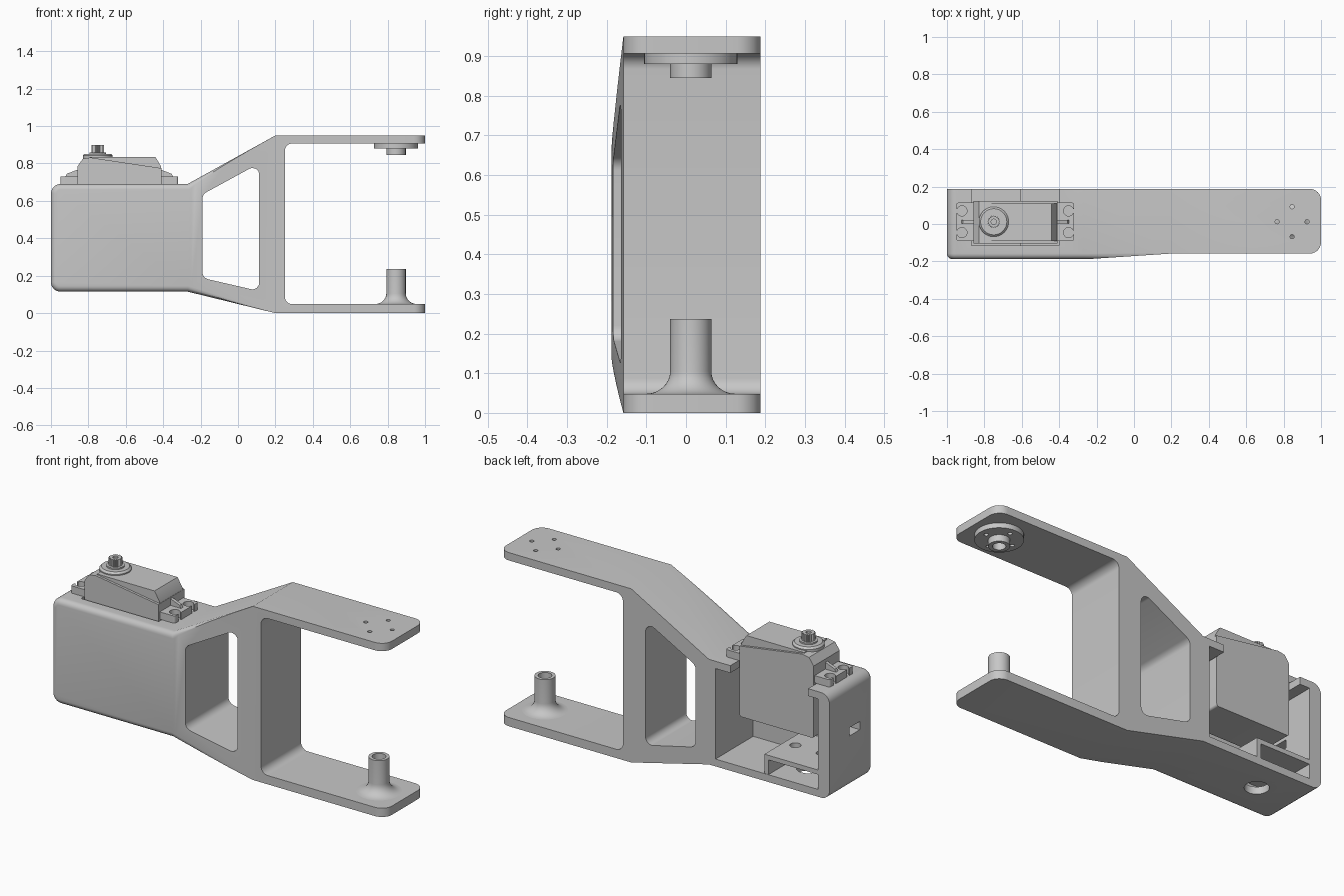
import bpy, bmesh, math
from mathutils import Vector

old = bpy.data.objects.get("Cube")
if old:
    bpy.data.objects.remove(old, do_unlink=True)

grey = bpy.data.materials.new("light_grey")
grey.use_nodes = True
grey.diffuse_color = (0.57, 0.57, 0.57, 1)
grey.node_tree.nodes["Principled BSDF"].inputs["Base Color"].default_value = (0.57, 0.57, 0.57, 1)

AXIS_Y = 0.012   # depth of the shared servo and pivot centre line
SERVO_X, PIVOT_X = -0.75, 0.845
FRONT, BACK = -0.188, 0.188


def rounded(points, steps=6):
    """Turn (a, b, radius) corners into an outline with filleted corners."""
    out = []
    for i, p in enumerate(points):
        c = Vector(p[:2])
        r = p[2] if len(p) > 2 else 0
        if not r:
            out.append(c)
            continue
        u = (Vector(points[i - 1][:2]) - c).normalized()
        v = (Vector(points[(i + 1) % len(points)][:2]) - c).normalized()
        half = u.angle(v) / 2
        mid = c + (u + v).normalized() * (r / math.sin(half))
        d0 = c + u * (r / math.tan(half)) - mid
        d1 = c + v * (r / math.tan(half)) - mid
        out += [mid + d0.lerp(d1, k / steps).normalized() * r for k in range(steps + 1)]
    return out


def finish(name, bm):
    bmesh.ops.recalc_face_normals(bm, faces=bm.faces[:])
    me = bpy.data.meshes.new(name)
    bm.to_mesh(me)
    bm.free()
    me.materials.append(grey)
    ob = bpy.data.objects.new(name, me)
    bpy.context.collection.objects.link(ob)
    return ob


def prism(name, points, axis, lo, hi, front_round=0):
    """Extrude an x-z outline along y, or an x-y outline along z."""
    bm = bmesh.new()
    place = (lambda p: (p.x, lo, p.y)) if axis == 'y' else (lambda p: (p.x, p.y, lo))
    face = bm.faces.new([bm.verts.new(place(p)) for p in rounded(points)])
    geom = bmesh.ops.extrude_face_region(bm, geom=[face], use_keep_orig=True)["geom"]
    move = (0, hi - lo, 0) if axis == 'y' else (0, 0, hi - lo)
    bmesh.ops.translate(bm, vec=move, verts=[g for g in geom if isinstance(g, bmesh.types.BMVert)])
    bmesh.ops.recalc_face_normals(bm, faces=bm.faces[:])
    if front_round:
        edges = [e for e in bm.edges if all(abs(v.co.y - lo) < 1e-5 for v in e.verts)]
        bmesh.ops.bevel(bm, geom=edges, offset=front_round, segments=5, profile=0.5, affect='EDGES')
    return finish(name, bm)


def box(name, x0, x1, y0, y1, z0, z1):
    return prism(name, [(x0, z0), (x1, z0), (x1, z1), (x0, z1)], 'y', y0, y1)


def lathe(name, profile, x, y, sides=40):
    """Spin a closed (radius, z) profile about a vertical line."""
    bm = bmesh.new()
    vs = [bm.verts.new((x + r, y, z)) for r, z in profile]
    es = [bm.edges.new((vs[i], vs[i + 1])) for i in range(len(vs) - 1)]
    bmesh.ops.spin(bm, geom=vs + es, cent=(x, y, 0), axis=(0, 0, 1),
                   angle=math.tau, steps=sides)
    bmesh.ops.remove_doubles(bm, verts=bm.verts[:], dist=1e-5)
    return finish(name, bm)


def cyl(name, x, y, r, z0, z1, sides=32):
    return lathe(name, [(0, z0), (r, z0), (r, z1), (0, z1)], x, y, sides)


def cut(ob, cutter, op='DIFFERENCE'):
    mod = ob.modifiers.new("cut", 'BOOLEAN')
    mod.object, mod.operation, mod.solver = cutter, op, 'EXACT'
    bpy.context.view_layer.objects.active = ob
    bpy.ops.object.modifier_apply(modifier=mod.name)
    bpy.data.objects.remove(cutter, do_unlink=True)


# Bracket: front outline with rounded front edges, trimmed by its plan outline
body = prism("bracket", [(-1, 0.115, 0.05), (-0.27, 0.115), (0.2, 0), (1.1, 0), (1.1, 0.95),
                         (0.2, 0.95), (-0.27, 0.69), (-1, 0.69, 0.05)], 'y', FRONT, 0.25, 0.03)
cut(body, prism("plan", [(-1.1, -0.198), (-0.4, -0.198), (0.2, -0.158), (1, -0.158, 0.06),
                         (1, BACK, 0.06), (-1.1, BACK)], 'z', -0.1, 1.05), 'INTERSECT')
# Fork opening and window through the neck
cut(body, prism("fork_gap", [(0.25, 0.048, 0.04), (1.2, 0.048), (1.2, 0.907), (0.25, 0.907, 0.04)],
                'y', -0.4, 0.4))
cut(body, prism("window", [(-0.19, 0.188, 0.04), (0.113, 0.118, 0.035), (0.113, 0.80, 0.035),
                           (-0.19, 0.635, 0.04)], 'y', -0.4, 0.4))
# Servo housing: hollow open to the back, slot in the roof, cable slot, pivot hole
cut(body, box("cavity", -0.93, -0.31, -0.138, 0.4, 0.155, 0.65))
cut(body, box("roof_slot", -0.87, -0.40, -0.115, 0.4, 0.6, 0.8))
cut(body, box("cable_slot", -1.1, -0.9, -0.075, 0.015, 0.40, 0.445))
cut(body, cyl("pivot_hole", SERVO_X, AXIS_Y, 0.06, 0.05, 0.2))
# Horn screw holes in the upper arm
SCREWS = [(PIVOT_X + 0.08 * math.cos(a), AXIS_Y + 0.08 * math.sin(a))
          for a in (0, math.pi / 2, math.pi, 1.5 * math.pi)]
for sx, sy in SCREWS:
    cut(body, cyl("screw_hole", sx, sy, 0.011, 0.8, 1.05, 16))

# Shelf inside the housing
shelf = prism("housing_shelf", [(-0.94, 0.235), (-0.63, 0.235), (-0.63, 0.15), (-0.605, 0.15),
                                (-0.605, 0.26), (-0.94, 0.26)], 'y', -0.15, BACK - 0.002)
for hx in (-0.67, -0.83):
    cut(shelf, cyl("shelf_hole", hx, AXIS_Y, 0.028, 0.2, 0.3))

# Hollow pivot pin with flared foot on the lower arm
flare = [(0.052 + 0.062 * (1 - math.sin(t)), 0.048 + 0.057 * (1 - math.cos(t)))
         for t in [k * math.pi / 16 for k in range(9)]]
pivot_pin = lathe("pivot_pin", [(0, 0.045), (0.114, 0.045)] + flare +
                  [(0.052, 0.237), (0.034, 0.237), (0.034, 0.13), (0, 0.13)], PIVOT_X, AXIS_Y)

# Horn disc and stub under the upper arm
horn = lathe("servo_horn", [(0, 0.91), (0.118, 0.91), (0.118, 0.88), (0.052, 0.88), (0.052, 0.845),
                            (0.032, 0.845), (0.032, 0.885), (0, 0.885)], PIVOT_X, AXIS_Y)
for sx, sy in SCREWS:
    cut(horn, cyl("screw_hole", sx, sy, 0.011, 0.8, 1.05, 16))

# Servo case and raised lid
case = prism("servo_case", [(-0.858, 0.39, 0.012), (-0.41, 0.39, 0.012), (-0.41, 0.775),
                            (-0.79, 0.832), (-0.83, 0.825), (-0.858, 0.785)], 'y', -0.103, 0.122)
lid = prism("servo_lid", [(-0.81, 0.78), (-0.41, 0.765), (-0.412, 0.785), (-0.442, 0.836),
                          (-0.79, 0.836)], 'y', -0.09, 0.109)

# Mounting ears with open screw slots and a stiffening rib, mirrored about the case
MID = -0.635
for side, label in ((-1, "right"), (1, "left")):
    near, far = MID + side * 0.215, MID + side * 0.315
    ear = prism("servo_ear_" + label, [(near, -0.09), (far, -0.09, 0.012), (far, 0.114, 0.012),
                                       (near, 0.114)], 'z', 0.69, 0.73)
    hole_x = MID + side * 0.285
    for hy in (AXIS_Y - 0.058, AXIS_Y + 0.058):
        cut(ear, cyl("ear_hole", hole_x, hy, 0.027, 0.65, 0.8, 24))
        cut(ear, box("ear_slot", min(hole_x, far + side * 0.05), max(hole_x, far + side * 0.05),
                     hy - 0.011, hy + 0.011, 0.65, 0.8))
    prism("ear_rib_" + label, [(near, 0.725), (MID + side * 0.29, 0.725), (MID + side * 0.28, 0.745),
                               (near, 0.77)], 'y', AXIS_Y - 0.009, AXIS_Y + 0.009)

# Output boss and splined shaft with a screw hole
lathe("output_boss", [(0, 0.80), (0.08, 0.80), (0.08, 0.842), (0.07, 0.852), (0.045, 0.852),
                      (0.045, 0.86), (0, 0.86)], SERVO_X, AXIS_Y)
spline = [(SERVO_X + r * math.cos(a), AXIS_Y + r * math.sin(a))
          for k in range(40) for r, a in [((0.034, 0.029)[k % 2], k * math.tau / 40)]]
shaft = prism("splined_shaft", spline, 'z', 0.85, 0.90)
cut(shaft, cyl("shaft_hole", SERVO_X, AXIS_Y, 0.014, 0.87, 0.95, 16))

# Smooth curved walls, keep hard edges
bpy.ops.object.select_all(action='DESELECT')
for ob in bpy.context.scene.objects:
    if ob.type == 'MESH':
        ob.select_set(True)
        bpy.context.view_layer.objects.active = ob
bpy.ops.object.shade_smooth_by_angle(angle=math.radians(30))
